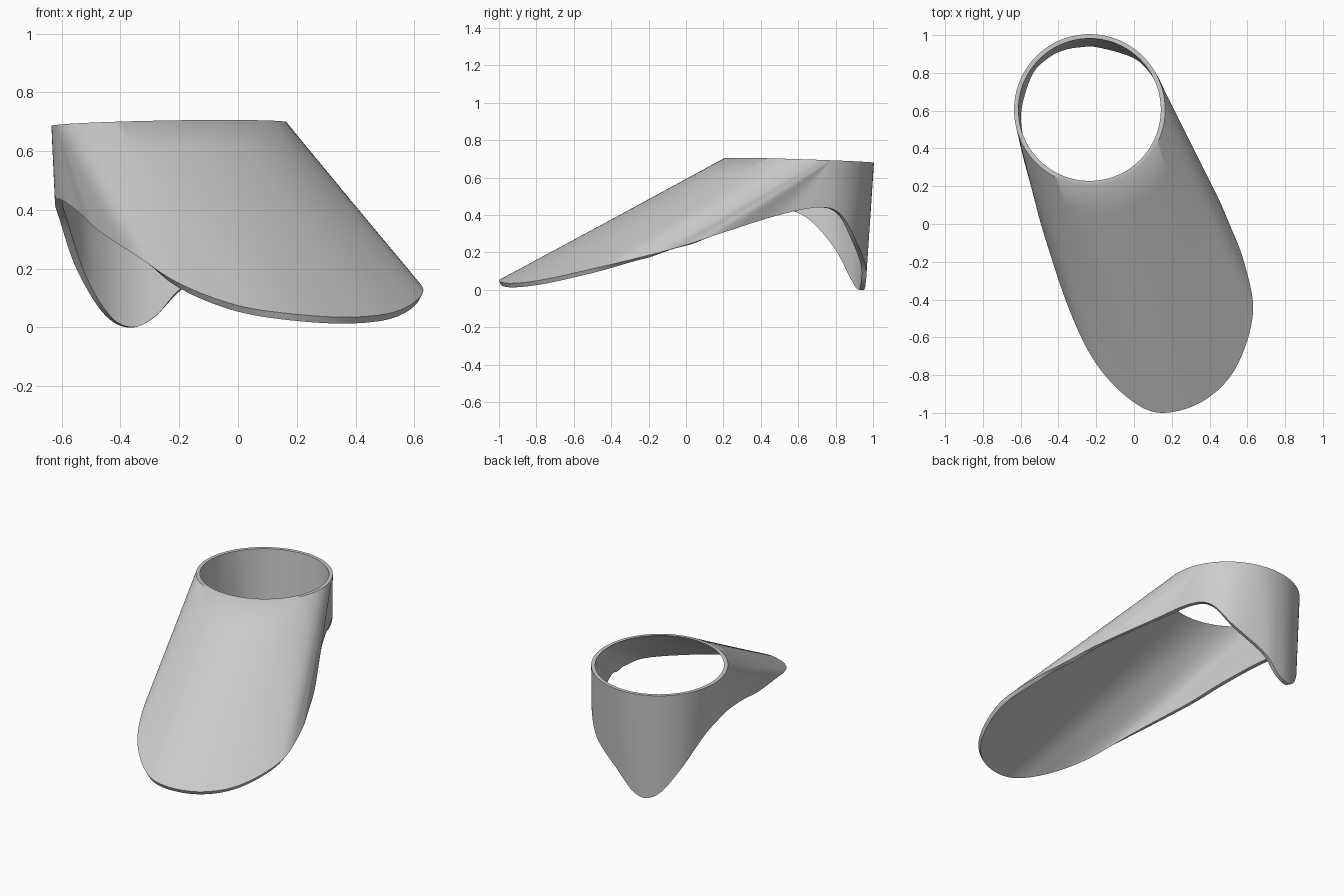
import bpy, bmesh, math
from mathutils import Vector

cube = bpy.data.objects.get("Cube")
if cube:
    bpy.data.objects.remove(cube)

CENTRE = Vector((-0.235, 0.605, 0))
R_OUT, R_IN, WALL = 0.4, 0.377, 0.025
STEPS, ROWS = 8, 8

# Outer lower edge, counter-clockwise from the front tip
EDGE = [Vector(p) for p in (
    (0.15, -1, .05), (0.37, -.935, .035), (.54, -.76, .055), (.63, -.47, .12),
    (.582, -.2, .185), (.505, 0, .24), (.425, .18, .3), (.26, .48, .395),
    (.165, .7, .44), (.1, .82, .41), (0, .905, .27), (-.19, .96, .13),
    (-.29, .96, .03), (-.375, .945, 0), (-.46, .905, .05), (-.55, .82, .2),
    (-.605, .68, .36), (-.623, .56, .425), (-.603, .42, .435), (-.54, .18, .39),
    (-.475, -.06, .33), (-.34, -.46, .24), (-.2, -.74, .15), (-.02, -.93, .08))]


def closed_spline(pts, steps):
    """Smooth closed curve through the points."""
    out, n = [], len(pts)
    for i in range(n):
        a, b, c, d = (pts[(i + k - 1) % n] for k in range(4))
        for s in range(steps):
            t = s / steps
            out.append(0.5 * (2 * b + (c - a) * t + (2 * a - 5 * b + 4 * c - d) * t**2
                              + (3 * b - a - 3 * c + d) * t**3))
    return out


def ring_point(angle, radius):
    """Point on the slightly tilted collar rim."""
    z = 0.692 + 0.014 * math.cos(angle + math.radians(62))
    return CENTRE + Vector((radius * math.cos(angle), radius * math.sin(angle), z))


def rim_angles(tangents):
    """Rim angle whose tangent matches the edge, kept in rising order."""
    n, turn = len(tangents), 2 * math.pi
    raw = [math.atan2(-t.x, t.y) for t in tangents]
    for i in range(1, n):
        raw[i] += turn * round((raw[i - 1] - raw[i]) / turn)
    for _ in range(40):
        raw = [(raw[i - 1] - (turn if i == 0 else 0) + 2 * raw[i]
                + raw[(i + 1) % n] + (turn if i == n - 1 else 0)) / 4 for i in range(n)]
    wide = [raw[i % n] + turn * (i // n) for i in range(3 * n)]
    up, down = wide[:], wide[:]
    for i in range(1, 3 * n):
        up[i] = max(up[i], up[i - 1])
        down[-1 - i] = min(down[-1 - i], down[-i])
    return [(up[i] + down[i]) / 2 for i in range(n, 2 * n)]


edge = closed_spline(EDGE, STEPS)
n = len(edge)
tangents = [(edge[(i + 1) % n] - edge[i - 1]).normalized() for i in range(n)]
angles = rim_angles(tangents)
top_out = [ring_point(a, R_OUT) for a in angles]
top_in = [ring_point(a, R_IN) for a in angles]
low_in = [edge[i] - WALL * tangents[i].cross(top_out[i] - edge[i]).normalized()
          for i in range(n)]

# Ruled outer and inner skins joined along the rim and the lower edge
bm = bmesh.new()
loops = []
for low, top in ((edge, top_out), (top_in, low_in)):
    for r in range(ROWS + 1):
        loops.append([bm.verts.new(low[i].lerp(top[i], r / ROWS)) for i in range(n)])
for a, b in zip(loops, loops[1:] + loops[:1]):
    for i in range(n):
        j = (i + 1) % n
        bm.faces.new((a[i], a[j], b[j], b[i]))
bmesh.ops.remove_doubles(bm, verts=bm.verts, dist=0.0002)
bmesh.ops.recalc_face_normals(bm, faces=bm.faces)
mesh = bpy.data.meshes.new("flared_collar")
bm.to_mesh(mesh)
bm.free()

collar = bpy.data.objects.new("flared_collar", mesh)
bpy.context.collection.objects.link(collar)

# Plain grey finish
grey = bpy.data.materials.new("plain_grey")
grey.use_nodes = True
colour = (0.6, 0.6, 0.6, 1)
grey.diffuse_color = colour
grey.node_tree.nodes["Principled BSDF"].inputs["Base Color"].default_value = colour
mesh.materials.append(grey)

bpy.ops.object.select_all(action="DESELECT")
collar.select_set(True)
bpy.context.view_layer.objects.active = collar
bpy.ops.object.shade_smooth_by_angle(angle=math.radians(35))
